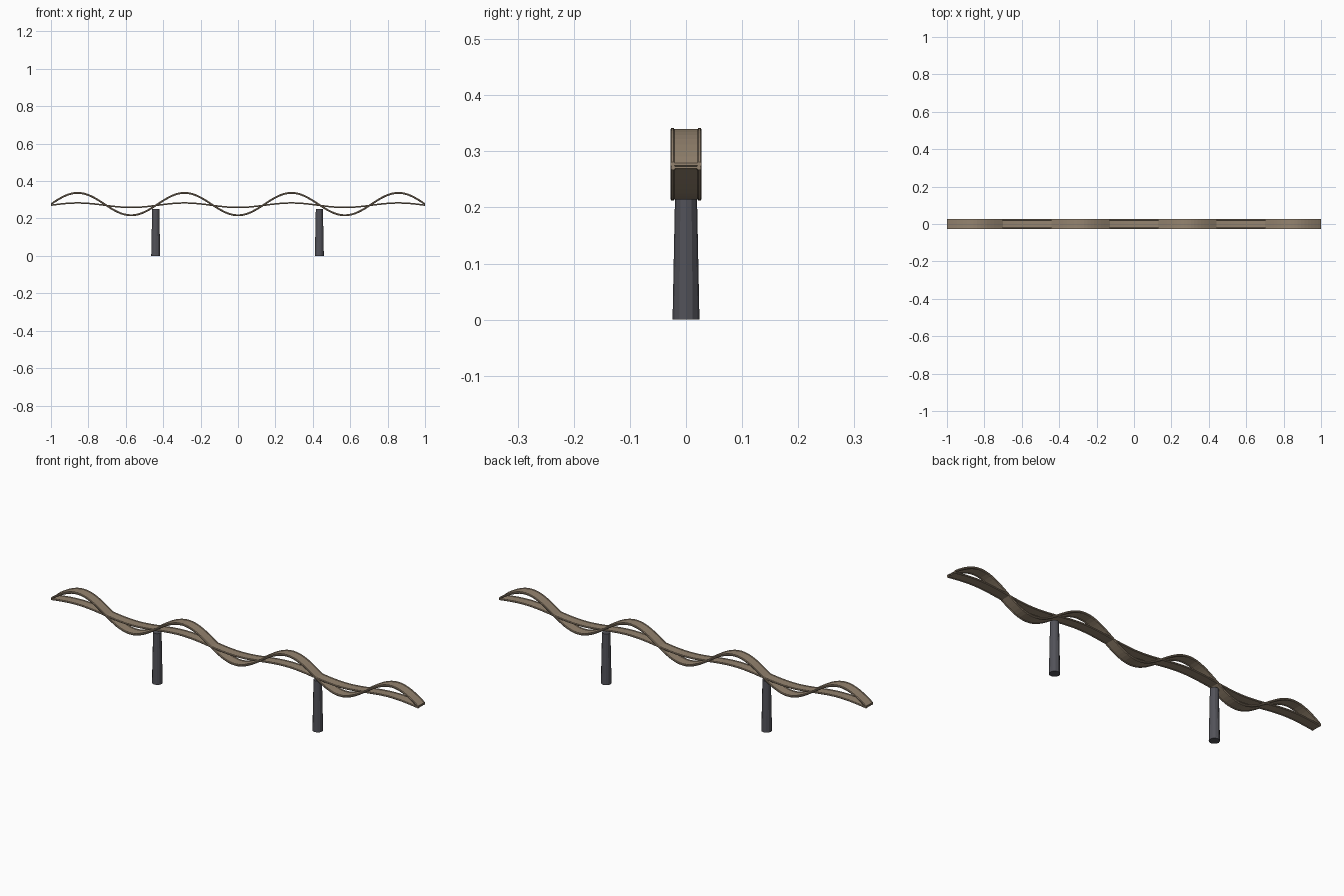
import bpy, math

if "Cube" in bpy.data.objects:
    bpy.data.objects.remove(bpy.data.objects["Cube"])

def material(name, rgb):
    m = bpy.data.materials.new(name)
    m.diffuse_color = (*rgb, 1)
    m.use_nodes = True
    m.node_tree.nodes["Principled BSDF"].inputs["Base Color"].default_value = m.diffuse_color
    return m

wood = material("wood", (0.30, 0.23, 0.16))
metal = material("dark_metal", (0.085, 0.085, 0.10))

def wave(x, mid, amp):
    return mid - amp * math.cos(3.5 * math.pi * x)

def sweep(name, section, mid, amp, steps=112):
    """Sweep a closed (y, offset) section along a wave running in x."""
    n = len(section)
    verts, faces = [], []
    for i in range(steps + 1):
        x = -1 + 2 * i / steps
        slope = amp * 3.5 * math.pi * math.sin(3.5 * math.pi * x)
        k = math.hypot(1, slope)
        for y, o in section:
            dx = -o * slope / k if 0 < i < steps else 0
            verts.append((x + dx, y, wave(x, mid, amp) + o / k))
    for i in range(steps):
        for j in range(n):
            a, b = i * n + j, i * n + (j + 1) % n
            faces.append((a, b, b + n, a + n))
    faces += [tuple(reversed(range(n))), tuple(range(steps * n, steps * n + n))]
    me = bpy.data.meshes.new(name)
    me.from_pydata(verts, [], faces)
    me.materials.append(wood)
    ob = bpy.data.objects.new(name, me)
    bpy.context.collection.objects.link(ob)
    return ob

def rect(y0, y1, h):
    return [(y0, -h), (y1, -h), (y1, h), (y0, h)]

def bead(y, r, h):
    return [(y + r * math.cos(math.tau * (k + .5) / 8) / math.cos(math.pi / 8),
             h * math.sin(math.tau * (k + .5) / 8) / math.cos(math.pi / 8)) for k in range(8)]

# Two crossing ribbons, each a thin web with thicker rounded edge rails
for label, mid, amp, half, h in (("tall", 0.277, 0.060, 0.028, 0.005),
                                 ("shallow", 0.271, 0.012, 0.027, 0.004)):
    sweep(label + "_wave_slat", rect(-half + 0.004, half - 0.004, h * 0.5), mid, amp)
    for side in (-1, 1):
        sweep(f"{label}_wave_rail_{side}", bead(side * (half - 0.004), 0.004, h), mid, amp)

# Tapered support posts
for x in (-0.44, 0.435):
    bpy.ops.mesh.primitive_cone_add(vertices=12, radius1=0.024, radius2=0.019,
                                    depth=0.25, location=(x, 0, 0.125))
    post = bpy.context.object
    post.name = "support_post"
    post.data.materials.append(metal)
